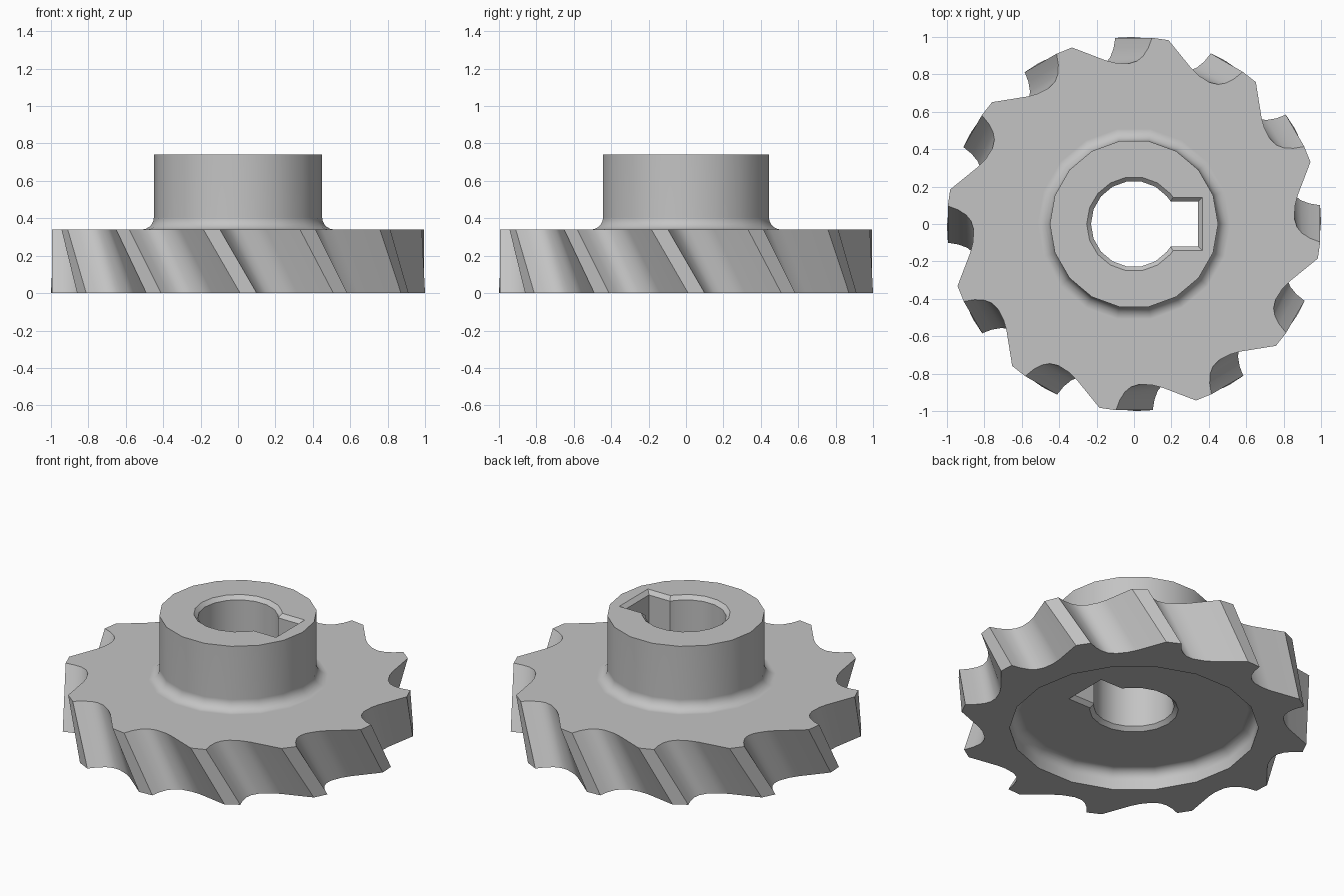
import bpy, bmesh
from math import sin, cos, asin, radians, pi

if "Cube" in bpy.data.objects:
    bpy.data.objects.remove(bpy.data.objects["Cube"], do_unlink=True)

SIDES = 18
TEETH = 12
DISC_TOP, HUB_TOP, RECESS = 0.34, 0.74, 0.12

steel = bpy.data.materials.new("grey steel")
steel.use_nodes = True
colour = (0.55, 0.55, 0.55, 1)
steel.diffuse_color = colour
steel.node_tree.nodes["Principled BSDF"].inputs["Base Color"].default_value = colour


def loft(name, rings):
    """Closed solid through rings of equal point count."""
    bm = bmesh.new()
    loops = [[bm.verts.new(p) for p in ring] for ring in rings]
    n = len(loops[0])
    for low, high in zip(loops, loops[1:]):
        for i in range(n):
            j = (i + 1) % n
            bm.faces.new((low[i], low[j], high[j], high[i]))
    bm.faces.new(loops[0][::-1])
    bm.faces.new(loops[-1])
    bmesh.ops.recalc_face_normals(bm, faces=bm.faces)
    mesh = bpy.data.meshes.new(name)
    bm.to_mesh(mesh)
    bm.free()
    mesh.materials.append(steel)
    obj = bpy.data.objects.new(name, mesh)
    bpy.context.collection.objects.link(obj)
    return obj


def polar(r, degrees, z):
    a = radians(degrees)
    return (r * cos(a), r * sin(a), z)


def lathe(name, profile):
    return loft(name, [[polar(r, i * 360 / SIDES, z) for i in range(SIDES)]
                       for r, z in profile])


def fillet(r, z, size, steps=5):
    """Quarter arc that narrows from r + size at z to r at z + size."""
    return [(cx, cz) for cx, cz in
            ((r + size * (1 - sin(t)), z + size * (1 - cos(t)))
             for t in (k * pi / 2 / steps for k in range(steps + 1)))]


# Slanted teeth: angle from the land's edge, and radius
TOOTH = [(5.1, 1), (0, 1), (-9.6, .887), (-13, .866), (-17.5, .858),
         (-20.5, .872), (-22.5, .9), (-24, .945)]


def tooth_ring(z, turn):
    return [polar(r, 19.35 + turn - k * 360 / TEETH + a, z)
            for k in range(TEETH) for a, r in TOOTH]


gear = loft("toothed_gear", [tooth_ring(0, 11.3), tooth_ring(DISC_TOP, 0)])

# Raised hub with a fillet at its foot
hub = lathe("hub", [(.515, .2)] + fillet(.45, DISC_TOP, .065) + [(.45, HUB_TOP)])

# Round recess under the disc, rounded into its floor
arc = [(.65 + .06 * cos(t), .06 + .06 * sin(t))
       for t in (k * pi / 10 for k in range(6))]
recess = lathe("recess_cutter", [(.71, -.1)] + arc)


# Keyed bore with bevelled ends
def bore_ring(z, grow):
    r, half, end = .23 + grow, .12 + grow, .342 + grow
    x = r * cos(asin(half / r))
    return ([(end, -half, z), (end, half, z), (x, half, z)]
            + [polar(r, a, z) for a in range(40, 321, 20)] + [(x, -half, z)])


bevel = .023
bore = loft("bore_cutter", [
    bore_ring(-.2, bevel), bore_ring(RECESS, bevel), bore_ring(RECESS + bevel, 0),
    bore_ring(HUB_TOP - bevel, 0), bore_ring(HUB_TOP, bevel), bore_ring(1, bevel)])

# Join and cut
bpy.context.view_layer.objects.active = gear
for tool, operation in ((hub, 'UNION'), (recess, 'DIFFERENCE'), (bore, 'DIFFERENCE')):
    mod = gear.modifiers.new(tool.name, 'BOOLEAN')
    mod.operation = operation
    mod.solver = 'EXACT'
    mod.object = tool
    bpy.ops.object.modifier_apply(modifier=mod.name)
    bpy.data.objects.remove(tool, do_unlink=True)

# Smooth curves, crisp corners
for obj in bpy.context.selected_objects:
    obj.select_set(False)
gear.select_set(True)
bpy.ops.object.shade_smooth_by_angle(angle=radians(30))
normals = gear.modifiers.new("even_shading", 'WEIGHTED_NORMAL')
normals.keep_sharp = True
